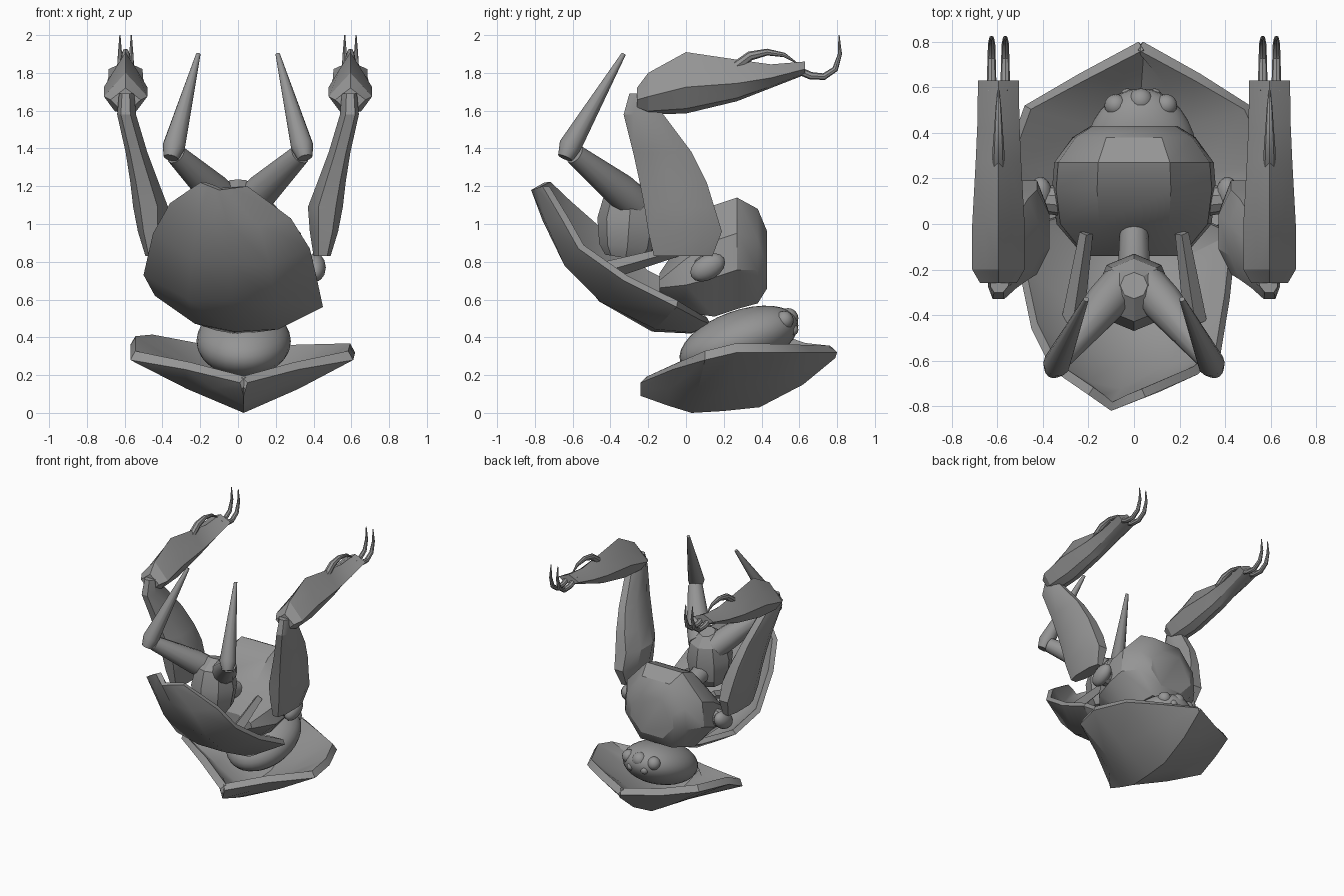
import bpy, bmesh, math
from mathutils import Vector, Matrix

grey = bpy.data.materials.new("chitin grey")
grey.diffuse_color = (0.3, 0.3, 0.3, 1)


def finish(name, bm, angle=30, thick=0):
    """Turn a bmesh into a shaded object, optionally thickened."""
    if not thick:
        bmesh.ops.recalc_face_normals(bm, faces=bm.faces)
    me = bpy.data.meshes.new(name)
    bm.to_mesh(me)
    bm.free()
    me.materials.append(grey)
    ob = bpy.data.objects.new(name, me)
    bpy.context.collection.objects.link(ob)
    bpy.ops.object.select_all(action='DESELECT')
    ob.select_set(True)
    bpy.context.view_layer.objects.active = ob
    if thick:
        mod = ob.modifiers.new("thickness", 'SOLIDIFY')
        mod.thickness, mod.offset = thick, 1
        bpy.ops.object.modifier_apply(modifier=mod.name)
    bpy.ops.object.shade_smooth_by_angle(angle=math.radians(angle))
    return ob


def loft(name, rings, angle=30):
    """Skin closed rings of equal point count and cap both ends."""
    bm = bmesh.new()
    vs = [[bm.verts.new(p) for p in r] for r in rings]
    n = len(vs[0])
    for a, b in zip(vs, vs[1:]):
        for i in range(n):
            j = (i + 1) % n
            bm.faces.new((a[i], a[j], b[j], b[i]))
    bm.faces.new(vs[0])
    bm.faces.new(vs[-1])
    return finish(name, bm, angle)


def tube(name, pts, sides=8, side=1, ref=(1, 0, 0), angle=35):
    """Round tube through (x, y, z, radius) points."""
    c = [Vector((side * p[0], p[1], p[2])) for p in pts]
    rings = []
    for i, p in enumerate(pts):
        d = (c[min(i + 1, len(c) - 1)] - c[max(i - 1, 0)]).normalized()
        u = Vector(ref)
        u = (u - d * u.dot(d)).normalized()
        v = d.cross(u)
        rings.append([c[i] + p[3] * (u * math.cos(t) + v * math.sin(t))
                      for t in (math.tau * k / sides for k in range(sides))])
    return loft(name, rings, angle)


def shell(name, stations, bulge, thick):
    """Dish from (left rim, keel, right rim) stations."""
    bm = bmesh.new()
    rows = []
    for i, (l, k, r) in enumerate(stations):
        l, k, r = Vector(l), Vector(k), Vector(r)
        b = Vector(bulge) * math.sin(math.pi * i / (len(stations) - 1))
        rows.append([bm.verts.new(p) for p in
                     (l, (l + k) / 2 + b, k, (r + k) / 2 + b, r)])
    for a, b in zip(rows, rows[1:]):
        for j in range(4):
            bm.faces.new((a[j], a[j + 1], b[j + 1], b[j]))
    return finish(name, bm, 35, thick)


def ball(name, loc, scale, tilt=0, seg=24):
    bm = bmesh.new()
    m = (Matrix.Translation(loc) @ Matrix.Rotation(tilt, 4, 'X')
         @ Matrix.Diagonal((*scale, 1)))
    bmesh.ops.create_uvsphere(bm, u_segments=seg, v_segments=seg // 2,
                              radius=1, matrix=m)
    return finish(name, bm, 60)


# Lower shell, front to back
shell("lower_shell", [
    ((0.01, -0.24, 0.16), (0.03, -0.24, 0.09), (0.05, -0.24, 0.16)),
    ((-0.28, -0.07, 0.23), (0.03, -0.10, 0.04), (0.32, -0.07, 0.23)),
    ((-0.57, 0.10, 0.28), (0.03, 0.03, 0.0), (0.61, 0.10, 0.28)),
    ((-0.57, 0.27, 0.36), (0.03, 0.20, 0.01), (0.62, 0.27, 0.32)),
    ((-0.48, 0.52, 0.37), (0.03, 0.39, 0.03), (0.51, 0.52, 0.32)),
    ((-0.24, 0.66, 0.33), (0.03, 0.62, 0.15), (0.29, 0.66, 0.32)),
    ((0.02, 0.80, 0.32), (0.03, 0.79, 0.29), (0.04, 0.80, 0.32)),
], (0, 0, -0.015), 0.055)

# Front shell, running from the upper tip to the lower edge
shell("front_shell", [
    ((-0.20, -0.75, 1.22), (-0.10, -0.82, 1.18), (0.05, -0.76, 1.20)),
    ((-0.36, -0.64, 1.11), (-0.06, -0.76, 1.02), (0.28, -0.66, 1.03)),
    ((-0.45, -0.46, 0.95), (-0.04, -0.62, 0.79), (0.38, -0.57, 0.87)),
    ((-0.50, -0.22, 0.73), (-0.03, -0.46, 0.59), (0.42, -0.33, 0.70)),
    ((-0.44, 0.00, 0.62), (-0.02, -0.18, 0.43), (0.45, -0.05, 0.56)),
    ((-0.20, 0.08, 0.51), (-0.02, 0.03, 0.42), (0.20, 0.08, 0.49)),
    ((-0.06, 0.13, 0.47), (-0.02, 0.13, 0.46), (0.04, 0.13, 0.47)),
], (0, -0.055, -0.06), 0.04)

# Head and eye cluster
ball("head", (0.03, 0.28, 0.38), (0.25, 0.33, 0.16), math.radians(20), 32)
for x, y, z, r in [(0.03, 0.54, 0.50, 0.055), (-0.08, 0.52, 0.49, 0.05),
                   (0.14, 0.52, 0.49, 0.05), (-0.03, 0.565, 0.44, 0.03),
                   (0.09, 0.565, 0.44, 0.03)]:
    ball("eye", (x, y, z), (r, r, r), seg=16)

# Thorax: y, bottom, top, half width
octa = [(0.45, 1), (0.95, 0.68), (1, 0.35), (0.5, 0),
        (-0.5, 0), (-1, 0.35), (-0.95, 0.68), (-0.45, 1)]
loft("thorax", [[(w * a, y, z0 + (z1 - z0) * b) for a, b in octa]
                for y, z0, z1, w in [
    (-0.14, 0.62, 0.74, 0.22), (0.0, 0.53, 0.95, 0.34),
    (0.15, 0.51, 1.10, 0.36), (0.27, 0.55, 1.14, 0.35),
    (0.38, 0.58, 1.08, 0.27), (0.43, 0.66, 0.96, 0.19)]], 32)

# Small body that carries the pincers, with its neck
tube("pincer_body", [(0, -0.32, 0.82, 0.11), (0, -0.31, 0.88, 0.15),
                     (0, -0.30, 1.02, 0.17), (0, -0.29, 1.15, 0.14),
                     (0, -0.27, 1.22, 0.06)], 8, angle=25)
tube("neck", [(0, -0.28, 0.92, 0.06), (0, -0.18, 0.92, 0.07),
              (0, 0.02, 0.86, 0.06)], 12)

# Arm cross-sections
slab = [(0.3, 0), (0.8, 0), (1, 0.25), (1, 0.75),
        (0.8, 1), (0.3, 1), (0, 0.7), (0, 0.3)]
ridge = [(0, 1), (0.5, 0.72), (1, 0.43), (0.5, 0.08), (0, 0),
         (-0.5, 0.08), (-1, 0.43), (-0.5, 0.72)]

for s, tag in ((1, "right_"), (-1, "left_")):
    # Pincer base and spike
    tube(tag + "pincer_base", [(0.06, -0.27, 1.11, 0.09),
                               (0.13, -0.35, 1.18, 0.09),
                               (0.33, -0.59, 1.37, 0.055)], 12, s)
    tube(tag + "pincer_spike", [(0.355, -0.64, 1.35, 0.04),
                                (0.34, -0.615, 1.41, 0.06),
                                (0.21, -0.33, 1.90, 0.012)], 12, s)
    # Inner strut between thorax and front shell
    tube(tag + "strut", [(0.21, -0.04, 0.86, 0.03), (0.27, -0.43, 0.75, 0.05)],
         4, s)
    # Shoulder joint
    tube(tag + "shoulder_stalk", [(0.28, 0.10, 0.77, 0.07),
                                  (0.42, 0.11, 0.77, 0.06)], 10, s, (0, 1, 0))
    ball(tag + "shoulder", (s * 0.41, 0.115, 0.77), (0.055, 0.10, 0.065),
         math.radians(30), 16)
    # Upper arm: z, y range, x range
    loft(tag + "upper_arm", [
        [(s * (x0 + (x1 - x0) * a), y0 + (y1 - y0) * b, z) for a, b in slab]
        for z, y0, y1, x0, x1 in [
            (0.83, -0.17, 0.14, 0.40, 0.49), (0.96, -0.20, 0.19, 0.38, 0.53),
            (1.09, -0.22, 0.15, 0.37, 0.555), (1.22, -0.245, 0.11, 0.42, 0.57),
            (1.38, -0.28, 0.03, 0.48, 0.595), (1.58, -0.33, -0.12, 0.54, 0.64),
            (1.69, -0.30, -0.20, 0.55, 0.63)]], 25)
    # Forearm: y, bottom, top, half width
    loft(tag + "forearm", [
        [(s * (0.595 + w * a), y, z0 + (z1 - z0) * b) for a, b in ridge]
        for y, z0, z1, w in [
            (-0.26, 1.61, 1.72, 0.08), (-0.20, 1.58, 1.80, 0.115),
            (0.0, 1.585, 1.91, 0.115), (0.27, 1.65, 1.87, 0.10),
            (0.45, 1.72, 1.845, 0.092), (0.63, 1.79, 1.86, 0.09)]], 25)
    # Curved thumb claw on top of the forearm
    tube(tag + "thumb_claw", [(0.595, 0.26, 1.83, 0.028),
                              (0.595, 0.34, 1.89, 0.025),
                              (0.595, 0.43, 1.91, 0.018),
                              (0.595, 0.52, 1.895, 0.012),
                              (0.595, 0.59, 1.85, 0.003)], 8, s)
    # Paired end claws
    for x in (0.565, 0.625):
        tube(tag + "end_claw", [(x, 0.58, 1.82, 0.022), (x, 0.66, 1.785, 0.02),
                                (x, 0.73, 1.78, 0.018), (x, 0.79, 1.82, 0.016),
                                (x, 0.815, 1.90, 0.011), (x, 0.81, 2.0, 0.003)],
             8, s)
